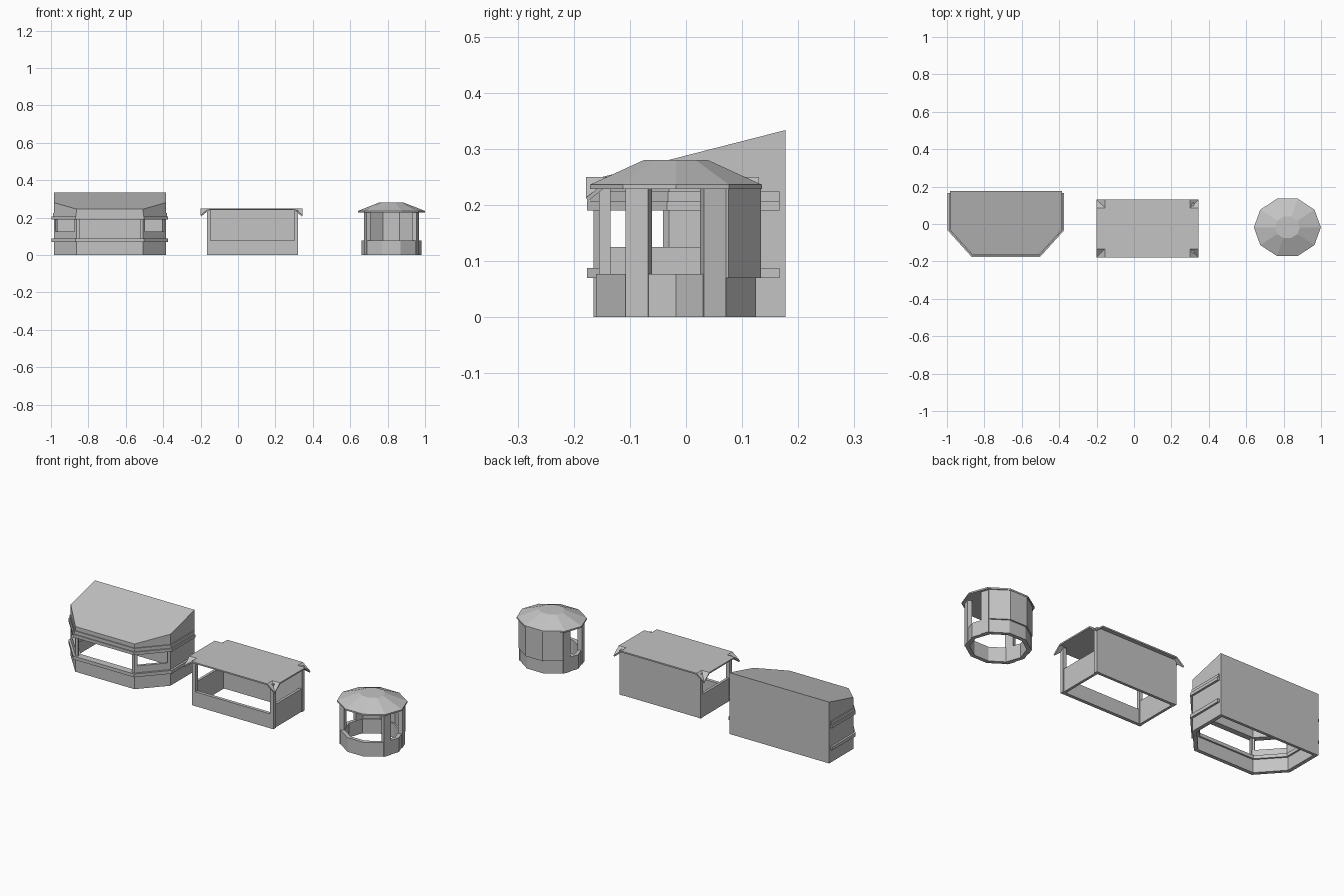
import bpy, bmesh, math
from mathutils import Vector

if "Cube" in bpy.data.objects:
    bpy.data.objects.remove(bpy.data.objects["Cube"])

grey = bpy.data.materials.new("plain grey")
colour = (0.55, 0.55, 0.55, 1)
grey.use_nodes = True
grey.diffuse_color = colour
grey.node_tree.nodes["Principled BSDF"].inputs["Base Color"].default_value = colour


def finish(name, bm):
    bmesh.ops.recalc_face_normals(bm, faces=bm.faces)
    mesh = bpy.data.meshes.new(name)
    bm.to_mesh(mesh)
    bm.free()
    mesh.materials.append(grey)
    obj = bpy.data.objects.new(name, mesh)
    bpy.context.collection.objects.link(obj)
    return obj


def offset(path, dist, closed=False):
    """Move a counter-clockwise path outward with mitred corners."""
    pts = [Vector(p) for p in path]
    n = len(pts)
    count = n if closed else n - 1
    normals = []
    for i in range(count):
        d = (pts[(i + 1) % n] - pts[i]).normalized()
        normals.append(Vector((d.y, -d.x)))
    result = []
    for i, p in enumerate(pts):
        a = normals[i - 1] if closed or i > 0 else normals[0]
        b = normals[i] if i < count else normals[-1]
        result.append(p + (a + b) * dist / (1 + a.dot(b)))
    return result


def loft(name, rings, around=True, caps=True):
    """Skin a stack of equal rings of points."""
    bm = bmesh.new()
    loops = [[bm.verts.new(p) for p in ring] for ring in rings]
    n = len(loops[0])
    for i in range(len(loops) - (0 if not around else 1)):
        low, high = loops[i], loops[(i + 1) % len(loops)]
        for j in range(n):
            k = (j + 1) % n
            bm.faces.new((low[j], low[k], high[k], high[j]))
    if caps:
        bm.faces.new(loops[0])
        bm.faces.new(loops[-1])
    return finish(name, bm)


def band(name, path, depth, z0, z1, closed=False):
    """Wall of a given depth along a path; z1 may depend on y."""
    top = z1 if callable(z1) else (lambda y: z1)
    sections = []
    for o, i in zip(path, offset(path, -depth, closed)):
        sections.append([(o[0], o[1], z0), (i[0], i[1], z0),
                         (i[0], i[1], top(i[1])), (o[0], o[1], top(o[1]))])
    return loft(name, sections, around=not closed, caps=not closed)


def box(name, x0, x1, y0, y1, z0, z1):
    return loft(name, [[(x0, y0, z), (x1, y0, z), (x1, y1, z), (x0, y1, z)] for z in (z0, z1)])


def lerp(a, b, t):
    return Vector(a).lerp(Vector(b), t)


# Bay kiosk: chamfered front, sloping roof, open windows
def slope(y):
    return 0.288 + 0.256 * y


def under_roof(y):
    return slope(y) - 0.01


cx, half, back = -0.685, 0.3, 0.177
right_half = [(0.178, -0.165), (half, -0.03), (half, back)]
bay = [(cx - x, y) for x, y in reversed(right_half)] + [(cx + x, y) for x, y in right_half]
trim = [(x, min(y, 0.167)) for x, y in bay]

band("bay_base_wall", bay, 0.02, 0, 0.075)
band("bay_counter", offset(trim, 0.011), 0.04, 0.07, 0.088)
band("bay_upper_wall", bay, 0.02, 0.19, under_roof)
band("bay_lintel_trim", offset(trim, 0.011), 0.02, 0.19, 0.206)
band("bay_lintel_step", offset(trim, 0.005), 0.01, 0.206, 0.224)
for side, i in (("right", 0), ("left", 4)):
    band("bay_side_wall_" + side, bay[i:i + 2], 0.02, 0.07, 0.195)
for side, i in (("right", 1), ("left", 3)):
    band("bay_window_sill_" + side, bay[i:i + 2], 0.015, 0.085, 0.125)
for i in range(1, 5):
    corner = [lerp(bay[i], bay[i - 1], 0.015 / (Vector(bay[i]) - Vector(bay[i - 1])).length),
              bay[i],
              lerp(bay[i], bay[i + 1], 0.015 / (Vector(bay[i]) - Vector(bay[i + 1])).length)]
    band("bay_corner_post", corner, 0.012, 0.08, 0.195)
band("bay_back_wall", [(cx + half, back), (cx - half, back)], 0.015, 0, under_roof)
loft("bay_roof", [[(x, y, slope(y) - t) for x, y in bay] for t in (0.01, 0)])

# Market stall: low walls, corner posts, flat roof with drooping corners
x0, x1, y0, y1 = -0.167, 0.32, -0.155, 0.11
box("stall_front_wall", x0, x1, y0, y0 + 0.018, 0, 0.078)
box("stall_back_wall", x0, x1, y1 - 0.015, y1, 0, 0.242)
for side, x in (("right", x0), ("left", x1 - 0.018)):
    box("stall_side_wall_" + side, x + 0.002, x + 0.016, y0 + 0.01, y1, 0, 0.125)
    for end, y in (("front", y0), ("back", y1 - 0.018)):
        box("stall_post_" + end + "_" + side, x, x + 0.02, y, y + 0.02, 0, 0.242)

bm = bmesh.new()
xs, ys = (-0.2, -0.155, 0.3, 0.345), (-0.178, -0.133, 0.086, 0.13)
grid = [[bm.verts.new((x, y, 0.213 if i in (0, 3) and j in (0, 3) else 0.25))
         for j, y in enumerate(ys)] for i, x in enumerate(xs)]
for i in range(3):
    for j in range(3):
        a, b, c, d = grid[i][j], grid[i + 1][j], grid[i + 1][j + 1], grid[i][j + 1]
        if i == 1 or j == 1:
            bm.faces.new((a, b, c, d))
        elif i == j:
            bm.faces.new((a, b, c))
            bm.faces.new((a, c, d))
        else:
            bm.faces.new((a, b, d))
            bm.faces.new((b, c, d))
roof = finish("stall_roof", bm)
thick = roof.modifiers.new("thickness", 'SOLIDIFY')
thick.thickness = 0.008
thick.offset = -1

# Round kiosk: ten sides, closed at the back, open at the front
def ten(rx, ry):
    return [(0.82 + rx * math.cos(math.tau * i / 10),
             -0.018 + ry * math.sin(math.tau * i / 10)) for i in range(10)]


ring = ten(0.16, 0.15)
band("round_base_wall", ring, 0.02, 0, 0.077, closed=True)
band("round_back_wall", ten(0.165, 0.159)[1:5], 0.02, 0.07, 0.23)
for name, corner, side in (("back_left", 1, 0), ("front_left", 9, 0),
                           ("back_right", 4, 5), ("front_right", 6, 5)):
    ends = [Vector(ring[corner]), lerp(ring[corner], ring[side], 0.45)]
    if name in ("back_left", "front_right"):
        ends.reverse()
    band("round_post_" + name, offset(ends, 0.004), 0.022, 0, 0.23)
eave, crown = ten(0.179, 0.161), ten(0.067, 0.06)
loft("round_roof", [[(x, y, z) for x, y in outline]
                    for outline, z in ((eave, 0.228), (eave, 0.236), (crown, 0.28))])
